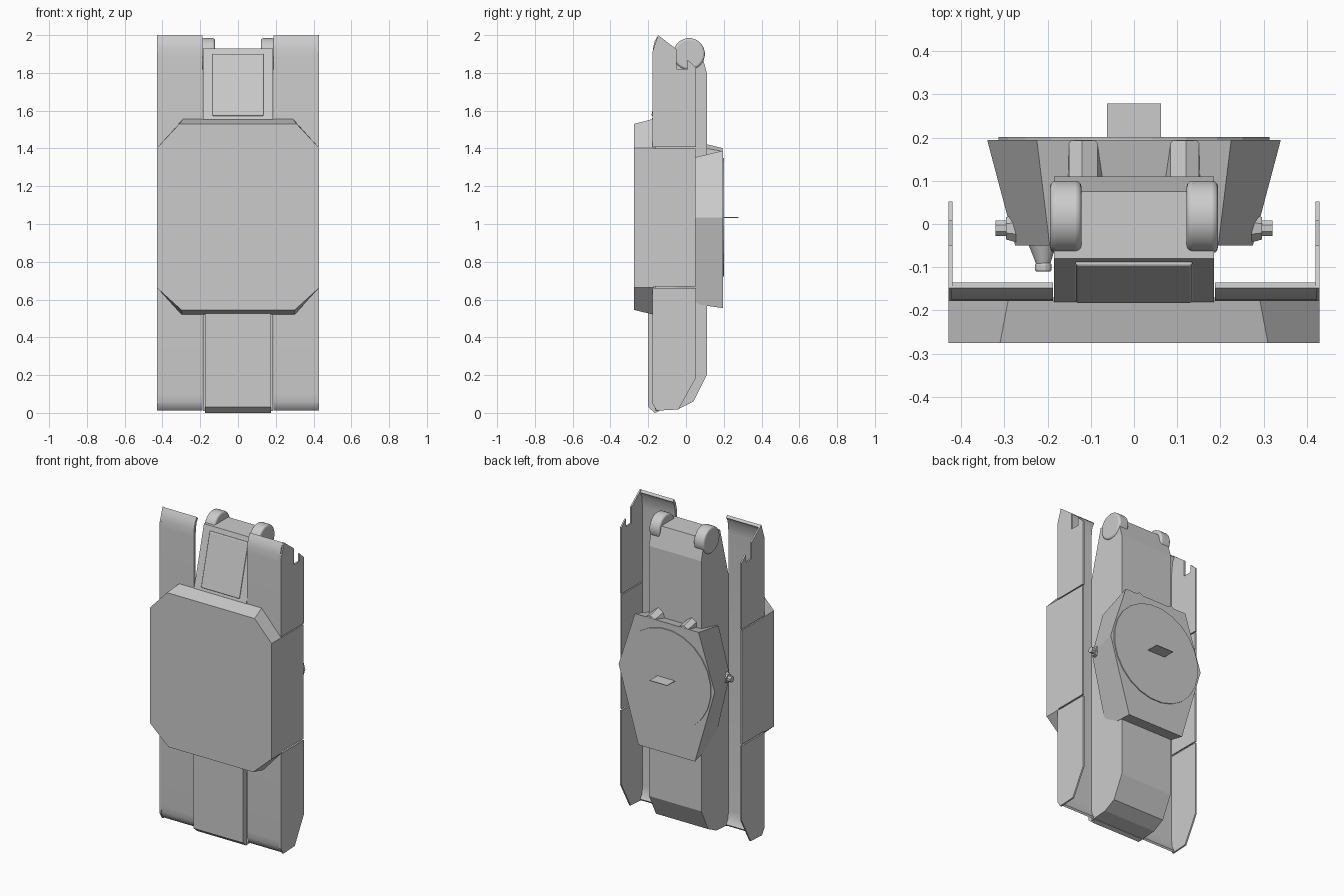
import bpy, bmesh, math
from mathutils import Vector, Matrix

if "Cube" in bpy.data.objects:
    bpy.data.objects.remove(bpy.data.objects["Cube"])


def make(name, bm, bevel=0, smooth=False):
    bmesh.ops.recalc_face_normals(bm, faces=bm.faces)
    me = bpy.data.meshes.new(name)
    bm.to_mesh(me)
    bm.free()
    ob = bpy.data.objects.new(name, me)
    bpy.context.collection.objects.link(ob)
    if bevel:
        m = ob.modifiers.new("bevel", 'BEVEL')
        m.width, m.segments, m.limit_method = bevel, 3, 'ANGLE'
        m.angle_limit = math.radians(50)
    if smooth:
        bpy.context.view_layer.objects.active = ob
        ob.select_set(True)
        bpy.ops.object.shade_smooth_by_angle(angle=math.radians(35))
        ob.select_set(False)
    return ob


def loft(name, a, b, **kw):
    """Closed solid between two loops with equal point counts."""
    bm = bmesh.new()
    va, vb = [bm.verts.new(p) for p in a], [bm.verts.new(p) for p in b]
    bm.faces.new(va)
    bm.faces.new(vb[::-1])
    for i in range(len(va)):
        j = (i + 1) % len(va)
        bm.faces.new((va[i], va[j], vb[j], vb[i]))
    return make(name, bm, **kw)


def prism_x(name, yz, x0, x1, **kw):
    return loft(name, [(x0, y, z) for y, z in yz], [(x1, y, z) for y, z in yz], **kw)


def rod(name, p, q, r0, r1, n, **kw):
    p, q = Vector(p), Vector(q)
    rot = (q - p).to_track_quat('Z', 'Y').to_matrix()
    def ring(c, r):
        return [c + rot @ Vector((r * math.cos(t), r * math.sin(t), 0))
                for t in (2 * math.pi * (i + .5) / n for i in range(n))]
    return loft(name, ring(p, r0), ring(q, r1), **kw)


def sym(half, y):
    """Mirror a right-hand outline (x, z) to a full loop at depth y."""
    return [(x, y, z) for x, z in half] + [(-x, y, z) for x, z in reversed(half)]


# Central spine with sloped upper front and chamfered back
prism_x("core", [(-.165, .01), (-.04, .02), (.04, .06), (.11, .2), (.11, 1.8), (.075, 1.93),
                 (-.08, 1.93), (-.18, 1.555), (-.17, 1.5)], -.185, .185)
prism_x("lower_front_panel", [(-.2, .54), (-.2, .03), (-.165, 0), (-.14, .01), (-.14, .54)], -.175, .175)

# Inset plate on the sloped upper front
bm = bmesh.new()
bmesh.ops.create_cube(bm, size=1, matrix=Matrix.Translation((0, -.131, 1.736))
                      @ Matrix.Rotation(math.atan2(.1, .375), 4, 'X').inverted()
                      @ Matrix.Diagonal((.27, .02, .34, 1)))
make("upper_inset_plate", bm, bevel=.006)

# Front shield box
loft("front_shield",
     sym([(.3, .52), (.43, .663), (.43, 1.402), (.29, 1.557)], -.17),
     sym([(.3, .545), (.43, .663), (.43, 1.402), (.31, 1.53)], -.275))

# Shell: front skins with rolled ends, side flanges and top rollers
skin = [(-.145, .012), (-.165, .03), (-.175, .06), (-.178, .1), (-.178, 1.88), (-.175, 1.93),
        (-.165, 1.97), (-.148, 1.998), (-.136, 1.985), (-.152, 1.96), (-.161, 1.88),
        (-.161, .1), (-.155, .05), (-.138, .022)]
upper = [(-.178, 1.407), (-.178, 1.91), (-.148, 2), (-.05, 1.925), (-.05, 1.82), (.008, 1.82),
         (.008, 1.87), (.052, 1.83), (.052, 1.407)]
middle = [(-.178, .67), (.05, .67), (.05, 1.4), (-.178, 1.4)]
lower = [(-.178, .66), (-.178, .05), (-.155, .012), (-.04, .018), (.052, .185), (.052, .66)]
for s, side in ((-1, "left"), (1, "right")):
    prism_x("shell_skin_" + side, skin, s * .188, s * .422, smooth=True)
    for nm, prof in (("upper", upper), ("middle", middle), ("lower", lower)):
        prism_x(f"{nm}_flange_{side}", prof, s * .42, s * .43)
    rod("top_roller_" + side, (s * .122, .016, 1.9), (s * .194, .016, 1.9), .084, .084, 28,
        bevel=.012, smooth=True)

# Back housing: tapered hexagon, round cover and thin horizontal tab
loft("back_housing",
     sym([(.17, .59), (.275, 1.035), (.195, 1.33)], -.05),
     sym([(.2, .555), (.34, 1.035), (.225, 1.388)], .195))
rod("round_cover", (0, .19, 1.035), (0, .201, 1.035), .316, .316, 24)
prism_x("cover_tab", [(.195, 1.033), (.279, 1.033), (.279, 1.037), (.195, 1.037)], -.062, .062)

# Ribs on top of the housing, side bolts, small nozzle
for s, side in ((-1, "left"), (1, "right")):
    loft("housing_rib_" + side,
         [(s * x, .11, z) for x, z in ((.06, 1.33), (.085, 1.4), (.12, 1.422), (.15, 1.4), (.155, 1.33))],
         [(s * x, .193, z) for x, z in ((.06, 1.33), (.085, 1.385), (.12, 1.402), (.15, 1.385), (.155, 1.33))])
    rod("bolt_collar_" + side, (s * .25, -.01, 1.035), (s * .296, -.01, 1.035), .042, .028, 8)
    rod("bolt_tip_" + side, (s * .29, -.01, 1.035), (s * .321, -.01, 1.035), .019, .019, 8)
rod("nozzle", (-.212, -.04, 1.035), (-.21, -.095, 1.035), .036, .016, 12, smooth=True)
rod("nozzle_tip", (-.21, -.09, 1.035), (-.21, -.11, 1.035), .02, .02, 12, bevel=.005)
